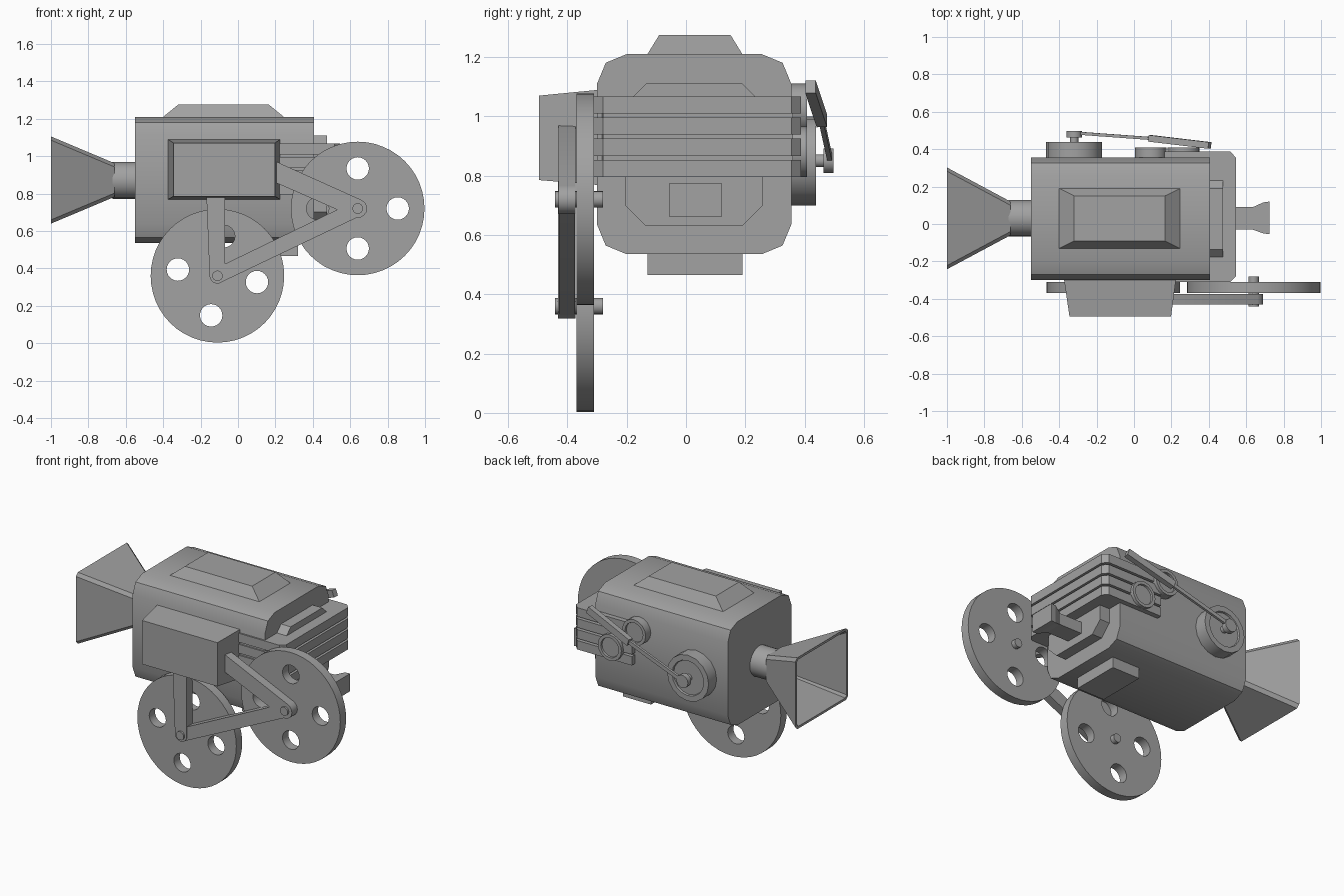
import bpy, bmesh, math
from mathutils import Vector

cube = bpy.data.objects.get("Cube")
if cube:
    bpy.data.objects.remove(cube)

grey = bpy.data.materials.new("plain_grey")
grey.use_nodes = True
COLOUR = (0.36, 0.36, 0.36, 1)
grey.diffuse_color = COLOUR
grey.node_tree.nodes["Principled BSDF"].inputs["Base Color"].default_value = COLOUR


def add_object(name, mesh, smooth=None):
    mesh.materials.clear()
    mesh.materials.append(grey)
    ob = bpy.data.objects.new(name, mesh)
    bpy.context.collection.objects.link(ob)
    if smooth:
        bpy.ops.object.select_all(action='DESELECT')
        ob.select_set(True)
        bpy.context.view_layer.objects.active = ob
        bpy.ops.object.shade_smooth_by_angle(angle=math.radians(smooth))
    return ob


def loft(name, loops, smooth=None):
    """Skin matching loops of points and cap both ends."""
    bm = bmesh.new()
    rings = [[bm.verts.new(p) for p in loop] for loop in loops]
    for a, b in zip(rings, rings[1:]):
        for i in range(len(a)):
            j = (i + 1) % len(a)
            bm.faces.new((a[i], a[j], b[j], b[i]))
    bm.faces.new(rings[0])
    bm.faces.new(rings[-1])
    bmesh.ops.recalc_face_normals(bm, faces=bm.faces)
    mesh = bpy.data.meshes.new(name)
    bm.to_mesh(mesh)
    bm.free()
    return add_object(name, mesh, smooth)


def rounded(lo, hi, r, steps=2):
    """Rectangle outline with rounded corners."""
    pts = []
    corners = ((hi[0] - r, hi[1] - r), (lo[0] + r, hi[1] - r),
               (lo[0] + r, lo[1] + r), (hi[0] - r, lo[1] + r))
    for k, (a, b) in enumerate(corners):
        for s in range(steps + 1):
            t = math.pi / 2 * (k + s / steps)
            pts.append((a + r * math.cos(t), b + r * math.sin(t)))
    return pts


def rect(lo, hi):
    return [lo, (hi[0], lo[1]), hi, (lo[0], hi[1])]


def circle(a, b, r, n):
    return [(a + r * math.cos(math.tau * i / n), b + r * math.sin(math.tau * i / n))
            for i in range(n)]


def on_x(x, pts):
    return [(x, a, b) for a, b in pts]


def on_y(y, pts):
    return [(a, y, b) for a, b in pts]


def on_z(z, pts):
    return [(a, b, z) for a, b in pts]


def turned(name, x, z, profile, n=16, smooth=40):
    """Round part along y from (y, radius) pairs."""
    return loft(name, [on_y(y, circle(x, z, r, n)) for y, r in profile], smooth)


def bar(name, p, q, wide, deep):
    """Straight square bar between two points."""
    p, q = Vector(p), Vector(q)
    d = (q - p).normalized()
    side = d.cross(Vector((0, 1, 0))).normalized()
    out = d.cross(side)
    signs = ((-1, -1), (1, -1), (1, 1), (-1, 1))
    return loft(name, [[c + side * s * wide / 2 + out * t * deep / 2 for s, t in signs]
                       for c in (p, q)])


# Main housing
shell = rounded((-0.30, 0.535), (0.355, 1.21), 0.1)
loft("body", [on_x(-0.55, shell), on_x(0.405, shell)], 30)
loft("top_cover", [on_z(1.2, rect((-0.40, -0.13), (0.245, 0.19))),
                   on_z(1.21, rect((-0.40, -0.13), (0.245, 0.19))),
                   on_z(1.275, rect((-0.32, -0.09), (0.165, 0.15)))])
loft("bottom_mount", [on_z(0.465, rect((0.12, -0.13), (0.32, 0.19))),
                      on_z(0.55, rect((0.12, -0.13), (0.32, 0.19)))])
loft("side_box", [on_y(-0.29, rect((-0.375, 0.768), (0.225, 1.09))),
                  on_y(-0.495, rect((-0.345, 0.785), (0.198, 1.07)))])

# End plate, cooling fins and small eyepiece
plate = rounded((-0.205, 0.63), (0.26, 1.11), 0.07, 1)
loft("end_plate", [on_x(0.39, plate), on_x(0.475, plate)])
loft("fin_core", [on_x(0.13, rect((-0.297, 0.80), (0.36, 1.06))),
                  on_x(0.52, rect((-0.28, 0.80), (0.36, 1.06)))])
fin = [(0.12, -0.31), (0.515, -0.31), (0.545, -0.28),
       (0.545, 0.355), (0.515, 0.387), (0.12, 0.387)]
for k in range(4):
    z = 0.795 + k * 0.0715
    loft("fin_%d" % (k + 1), [on_z(z, fin), on_z(z + 0.058, fin)])
loft("eyepiece", [on_x(0.46, rect((-0.03, 0.68), (0.09, 0.755))),
                  on_x(0.635, rect((-0.03, 0.68), (0.09, 0.755))),
                  on_x(0.69, rect((-0.05, 0.66), (0.115, 0.775))),
                  on_x(0.725, rect((-0.055, 0.66), (0.12, 0.775)))])

# Lens barrel and hollow square hood
barrel = circle(0.03, 0.87, 0.098, 20)
loft("lens_barrel", [on_x(-0.67, barrel), on_x(-0.54, barrel)], 40)
loft("lens_hood", [on_x(x, rounded((0.03 - w, 0.872 - h), (0.03 + w, 0.872 + h), r, 1))
                   for x, w, h, r in ((-0.66, 0.09, 0.09, 0.02),
                                      (-1.0, 0.272, 0.233, 0.02),
                                      (-1.0, 0.257, 0.218, 0.015),
                                      (-0.69, 0.085, 0.082, 0.01))])


# Reels with four round holes
def reel(name, x, z, turn):
    curve = bpy.data.curves.new(name, 'CURVE')
    curve.dimensions = '2D'
    curve.fill_mode = 'BOTH'
    curve.extrude = 0.03
    outlines = [circle(0, 0, 0.357, 48)]
    for k in range(4):
        t = math.radians(turn + 90 * k)
        outlines.append(circle(0.214 * math.cos(t), 0.214 * math.sin(t), 0.06, 24))
    for pts in outlines:
        spline = curve.splines.new('POLY')
        spline.points.add(len(pts) - 1)
        for point, (a, b) in zip(spline.points, pts):
            point.co = (a, b, 0, 1)
        spline.use_cyclic_u = True
    temp = bpy.data.objects.new(name + "_outline", curve)
    mesh = bpy.data.meshes.new_from_object(temp)
    bpy.data.objects.remove(temp)
    bm = bmesh.new()
    bm.from_mesh(mesh)
    bmesh.ops.remove_doubles(bm, verts=bm.verts, dist=0.0005)
    bmesh.ops.recalc_face_normals(bm, faces=bm.faces)
    bm.to_mesh(mesh)
    bm.free()
    ob = add_object(name, mesh, 30)
    ob.rotation_euler = (math.pi / 2, 0, 0)
    ob.location = (x, -0.34, z)
    turned(name + "_axle", x, z, [(-0.442, 0.028), (-0.28, 0.028)])


LOWER, UPPER = (-0.11, 0.36), (0.64, 0.72)
reel("lower_reel", *LOWER, 81)
reel("upper_reel", *UPPER, 0)


# Flat arms with rounded ends that carry the reels
def arm(name, p, q, r1, r2, front, back):
    t = math.atan2(q[1] - p[1], q[0] - p[0])
    pts = []
    for (a, b), r, start in ((p, r1, t + math.pi / 2), (q, r2, t - math.pi / 2)):
        for k in range(9):
            u = start + math.pi * k / 8
            pts.append((a + r * math.cos(u), b + r * math.sin(u)))
    loft(name, [on_y(front, pts), on_y(back, pts)], 30)


arm("lower_arm", LOWER, (-0.12, 0.82), 0.042, 0.05, -0.432, -0.372)
arm("upper_arm", UPPER, (0.19, 0.92), 0.05, 0.052, -0.43, -0.373)
arm("cross_arm", LOWER, UPPER, 0.04, 0.042, -0.428, -0.374)


# Round drums on the back, each with a shallow recessed face
def drum(name, x, z, r, y, n):
    turned(name, x, z, [(0.34, r), (y, r), (y, r * 0.76), (y - 0.012, r * 0.74)], n, 35)


drum("crank_drum", -0.32, 0.85, 0.15, 0.438, 16)
drum("upper_drum", 0.09, 1.025, 0.085, 0.408, 16)
drum("lower_drum", 0.265, 0.88, 0.085, 0.408, 16)

# Crank
turned("crank_hub", -0.32, 0.85, [(0.42, 0.022), (0.463, 0.022), (0.463, 0.042),
                                  (0.497, 0.042)], 14)
bar("crank_rod", (-0.32, 0.487, 0.85), (0.12, 0.455, 0.995), 0.025, 0.016)
bar("crank_handle", (0.085, 0.458, 0.985), (0.405, 0.42, 1.1), 0.045, 0.035)
